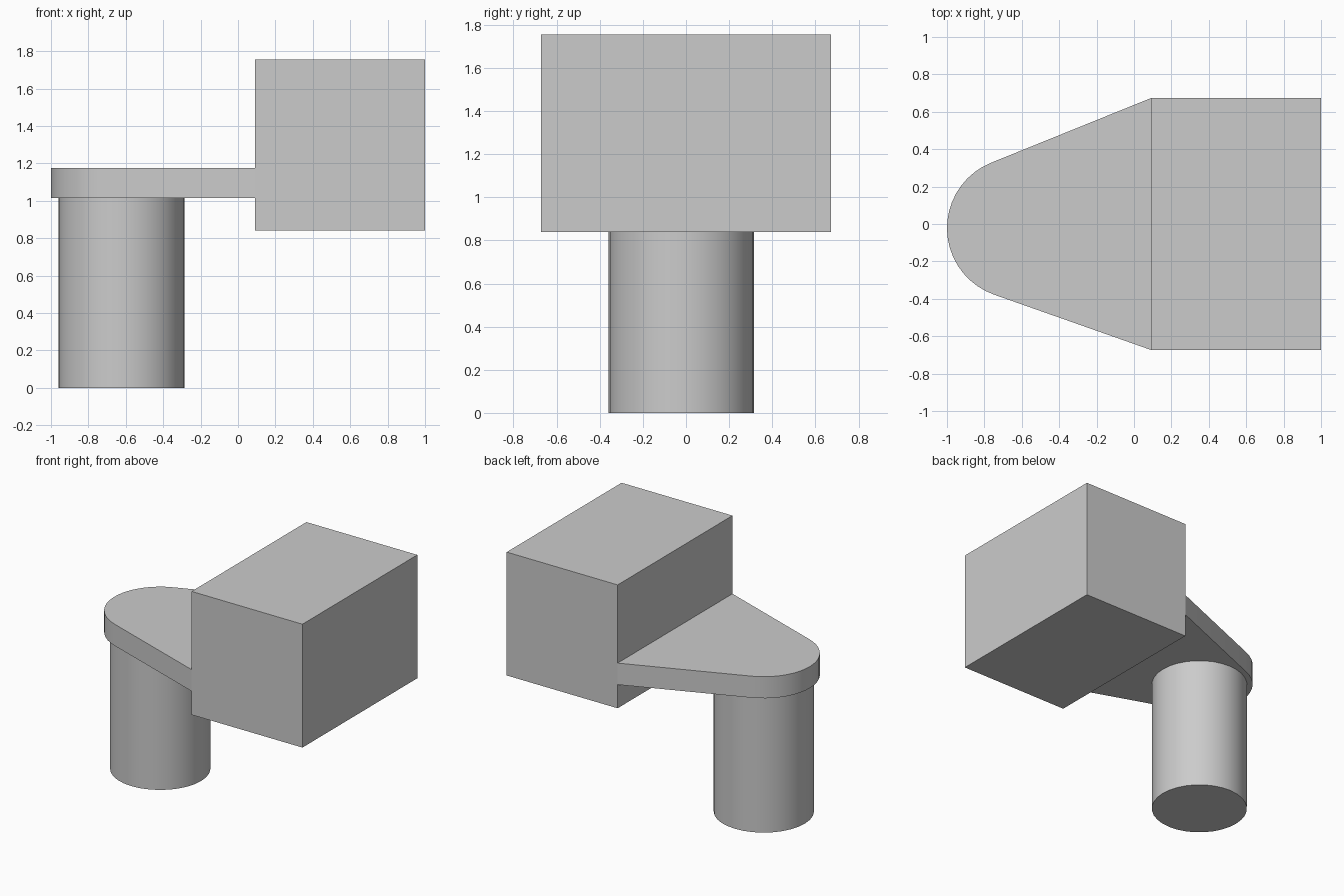
import bpy, bmesh
from math import atan2, acos, hypot, cos, sin, pi, radians

cube = bpy.data.objects.get("Cube")
if cube:
    bpy.data.objects.remove(cube, do_unlink=True)

grey = bpy.data.materials.new("light_grey")
grey.use_nodes = True
grey.diffuse_color = (0.6, 0.6, 0.6, 1)
grey.node_tree.nodes["Principled BSDF"].inputs["Base Color"].default_value = grey.diffuse_color


def extrude_outline(name, outline, z0, z1, smooth=False):
    """Extrude a counter-clockwise xy outline from z0 to z1."""
    bm = bmesh.new()
    base = bm.faces.new([bm.verts.new((x, y, z0)) for x, y in outline])
    top = bmesh.ops.extrude_face_region(bm, geom=[base], use_keep_orig=True)["geom"]
    verts = [v for v in top if isinstance(v, bmesh.types.BMVert)]
    bmesh.ops.translate(bm, verts=verts, vec=(0, 0, z1 - z0))
    bmesh.ops.recalc_face_normals(bm, faces=bm.faces)
    mesh = bpy.data.meshes.new(name)
    bm.to_mesh(mesh)
    bm.free()
    mesh.materials.append(grey)
    obj = bpy.data.objects.new(name, mesh)
    bpy.context.collection.objects.link(obj)
    if smooth:
        bpy.ops.object.select_all(action="DESELECT")
        obj.select_set(True)
        bpy.context.view_layer.objects.active = obj
        bpy.ops.object.shade_smooth_by_angle(angle=radians(30))
    return obj


def arc(cx, cy, r, start, end, steps):
    angles = [start + (end - start) * i / steps for i in range(steps + 1)]
    return [(cx + r * cos(a), cy + r * sin(a)) for a in angles]


cx, cy = -0.623, -0.022        # post axis
x0, x1, y0, y1 = 0.09, 1.0, -0.673, 0.673
plate_r, post_r = 0.377, 0.337
plate_z, plate_top = 1.015, 1.175

# Rectangular block
extrude_outline("block", [(x0, y0), (x1, y0), (x1, y1), (x0, y1)], 0.84, 1.755)

# Round post
extrude_outline("post", arc(cx, cy, post_r, 0, 2 * pi, 32)[:-1], 0, plate_z, True)


# Tapered plate: straight sides run tangent from the block corners to a round end
def tangent_angle(y, side):
    dx, dy = x0 - cx, y - cy
    return atan2(dy, dx) + side * acos(plate_r / hypot(dx, dy))


start = tangent_angle(y1, 1)
end = tangent_angle(y0, -1) + 2 * pi
outline = [(x0, y0), (x0, y1)] + arc(cx, cy, plate_r, start, end, 18)
extrude_outline("tapered_plate", outline, plate_z, plate_top, True)
